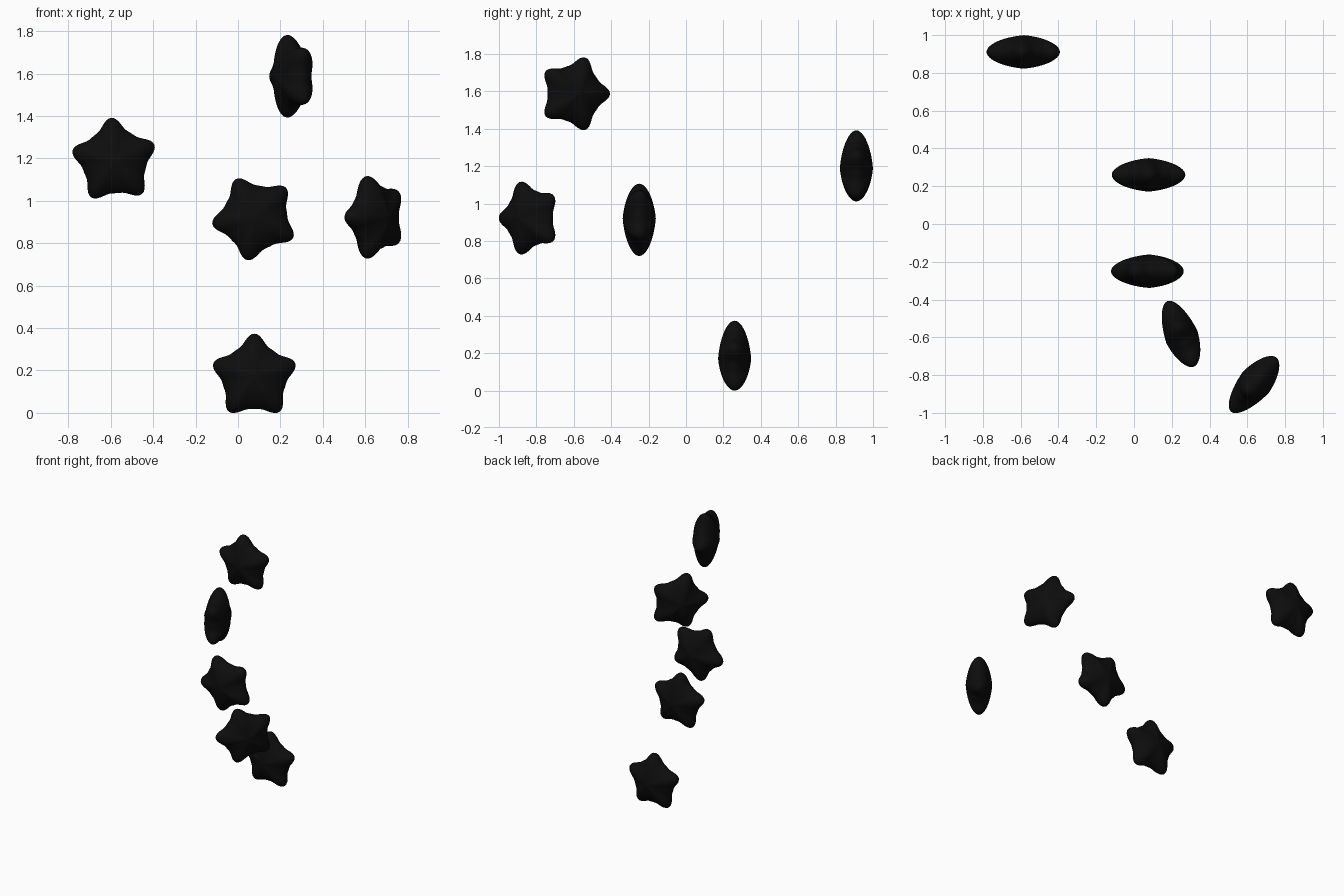
import bpy, bmesh
from math import sin, cos, pi, radians
from mathutils import Matrix

if "Cube" in bpy.data.objects:
    bpy.data.objects.remove(bpy.data.objects["Cube"])

HALF_THICK = 0.0885
SEGMENTS, RINGS = 100, 24

black = bpy.data.materials.new("black")
black.diffuse_color = (0.004, 0.004, 0.004, 1)
black.use_nodes = True
black.node_tree.nodes["Principled BSDF"].inputs["Base Color"].default_value = black.diffuse_color


def outline(a):
    # five rounded tips with shallow valleys between them
    return 0.172 + 0.0255 * cos(5 * a) + 0.006 * cos(10 * a)


def puffy_star(name, centre, turn, tip):
    """Cushion star standing upright: turn = yaw about z, tip = angle of one tip in its plane."""
    bm = bmesh.new()
    rows = []
    for i in range(1, RINGS):
        p = pi * i / RINGS
        t = sin(p)
        side = 1 if p < pi / 2 else -1
        y = -HALF_THICK * (0.82 * cos(p) + 0.18 * side * (1 - t))
        row = []
        for j in range(SEGMENTS):
            a = 2 * pi * j / SEGMENTS
            r = t * outline(a)
            b = a + radians(tip)
            row.append(bm.verts.new((r * cos(b), y, r * sin(b))))
        rows.append(row)
    front = bm.verts.new((0, -HALF_THICK, 0))
    back = bm.verts.new((0, HALF_THICK, 0))
    for j in range(SEGMENTS):
        k = (j + 1) % SEGMENTS
        bm.faces.new((front, rows[0][j], rows[0][k]))
        bm.faces.new((back, rows[-1][k], rows[-1][j]))
        for r0, r1 in zip(rows, rows[1:]):
            bm.faces.new((r0[j], r1[j], r1[k], r0[k]))
    bmesh.ops.recalc_face_normals(bm, faces=bm.faces)
    for f in bm.faces:
        f.smooth = True
    bm.transform(Matrix.Translation(centre) @ Matrix.Rotation(radians(turn), 4, 'Z'))
    mesh = bpy.data.meshes.new(name)
    bm.to_mesh(mesh)
    bm.free()
    mesh.materials.append(black)
    bpy.context.collection.objects.link(bpy.data.objects.new(name, mesh))


# five floating stars
puffy_star("bottom_star", (0.077, 0.26, 0.17), 0, 90)
puffy_star("back_left_star", (-0.583, 0.911, 1.188), 0, 94)
puffy_star("middle_star", (0.08, -0.25, 0.92), 0, 116)
puffy_star("right_star", (0.645, -0.838, 0.922), 50, 180)
puffy_star("top_star", (0.253, -0.597, 1.587), 112, 0)
